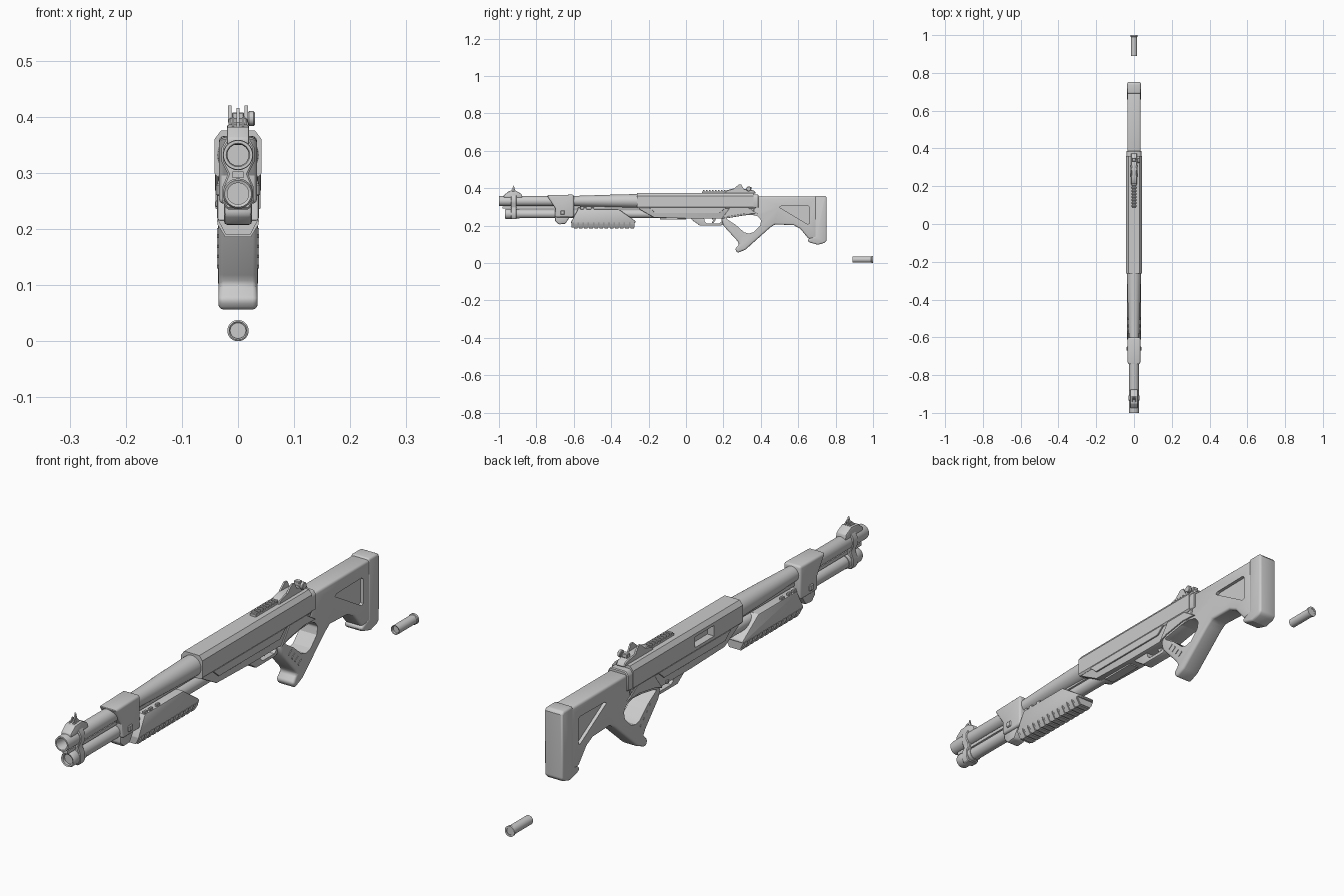
import bpy, bmesh, math
from mathutils import Vector


def finish(name, bm, bevel=0.0, seg=2):
    bmesh.ops.recalc_face_normals(bm, faces=bm.faces)
    me = bpy.data.meshes.new(name)
    bm.to_mesh(me)
    bm.free()
    ob = bpy.data.objects.new(name, me)
    bpy.context.collection.objects.link(ob)
    bpy.context.view_layer.objects.active = ob
    if bevel:
        m = ob.modifiers.new("bevel", 'BEVEL')
        m.width, m.segments, m.limit_method = bevel, seg, 'ANGLE'
        m.angle_limit = math.radians(35)
        bpy.ops.object.modifier_apply(modifier=m.name)
    return ob


def extrude(name, pts, a, b, axis, bevel, seg):
    place = (lambda p, t: (t, p[0], p[1])) if axis == 'x' else (lambda p, t: (p[0], t, p[1]))
    bm = bmesh.new()
    f = bm.faces.new([bm.verts.new(place(p, a)) for p in pts])
    new = bmesh.ops.extrude_face_region(bm, geom=[f])['geom']
    d = Vector((b - a, 0, 0)) if axis == 'x' else Vector((0, b - a, 0))
    bmesh.ops.translate(bm, vec=d, verts=[v for v in new if isinstance(v, bmesh.types.BMVert)])
    return finish(name, bm, bevel, seg)


def side(name, pts, half, bevel=0.0, seg=2, x=0.0):
    """Side profile (y, z), extruded across x."""
    return extrude(name, pts, x - half, x + half, 'x', bevel, seg)


def section(name, pts, y0, y1, bevel=0.0, seg=2):
    """Right half of a cross-section (x, z), mirrored and extruded along y."""
    return extrude(name, pts + [(-x, z) for x, z in reversed(pts)], y0, y1, 'y', bevel, seg)


def box(name, x, y, z, sx, sy, sz, bevel=0.0):
    return side(name, [(y - sy / 2, z - sz / 2), (y + sy / 2, z - sz / 2),
                       (y + sy / 2, z + sz / 2), (y - sy / 2, z + sz / 2)], sx / 2, bevel, 1, x)


def lathe(name, prof, z, n=32):
    """Profile (radius, y) turned about a lengthwise axis at height z."""
    bm = bmesh.new()
    rings = [[bm.verts.new((r * math.cos(2 * math.pi * i / n), y, z + r * math.sin(2 * math.pi * i / n)))
              for i in range(n)] for r, y in prof]
    for p, q in zip(rings, rings[1:]):
        for i in range(n):
            bm.faces.new((p[i], p[(i + 1) % n], q[(i + 1) % n], q[i]))
    bm.faces.new(rings[0])
    bm.faces.new(rings[-1])
    return finish(name, bm)


def cut(ob, cutter):
    m = ob.modifiers.new("cut", 'BOOLEAN')
    m.operation, m.solver, m.object = 'DIFFERENCE', 'EXACT', cutter
    bpy.context.view_layer.objects.active = ob
    bpy.ops.object.modifier_apply(modifier=m.name)
    bpy.data.objects.remove(cutter)


# Barrel with bore and thicker rear, magazine tube with cap
lathe("barrel", [(.019, -.93), (.019, -.995), (.021, -1), (.026, -1), (.027, -.995), (.027, -.6),
                 (.033, -.42), (.037, -.27), (.037, -.2)], .332)
lathe("magazine_tube", [(.023, -.93), (.023, .0)], .263)
lathe("magazine_cap", [(.019, -.955), (.019, -.966), (.024, -.968), (.027, -.962), (.027, -.925),
                       (.025, -.92), (.025, -.89)], .263)
box("barrel_underrib", 0, -.6, .297, .02, .76, .012)

# Front clamp and front sight
section("front_clamp", [(.02, .235), (.028, .25), (.028, .275), (.018, .298), (.029, .32),
                        (.029, .345), (.018, .365)], -.935, -.905, .003, 1)
side("front_sight_base", [(-.975, .35), (-.975, .362), (-.95, .382), (-.91, .386), (-.88, .37), (-.875, .35)],
     .02, .004)
side("front_sight_blade", [(-.95, .38), (-.932, .39), (-.921, .416), (-.914, .39), (-.90, .38)], .0025)
for s in (-1, 1):
    side("front_sight_ear", [(-.945, .38), (-.925, .4), (-.905, .38)], .0018, x=s * .009)

# Barrel band with lower lug
side("barrel_band", [(-.745, .363), (-.6, .366), (-.6, .245), (-.7, .245), (-.7, .295)], .034, .009, 3)
side("band_lug", [(-.7, .26), (-.7, .225), (-.68, .207), (-.645, .21), (-.625, .24), (-.625, .26)], .025, .006)
for s in (-1, 1):
    box("band_screw", s * .035, -.66, .27, .008, .022, .022, .003)

# Pump forend: side shell, tapered base and ribs
side("forend_shell", [(-.617, .215), (-.578, .288), (-.36, .288), (-.27, .225), (-.27, .215)], .037, .005)
section("forend_base", [(.036, .217), (.022, .19)], -.612, -.275)
for i in range(12):
    y = -.6 + i * .0275
    section("forend_rib", [(.0375, .217), (.0365, .208), (.023, .186)], y, y + .019)
for y in (-.57, -.54, -.5):
    for s in (-1, 1):
        box("forend_clip", s * .03, y, .291, .01, .018, .012, .002)

# Upper receiver with ejection port on the left
upper = section("upper_receiver", [(.037, .293), (.042, .3), (.042, .36), (.03, .376)], -.262, .36)
cut(upper, box("port_cutter", -.05, -.045, .33, .07, .11, .038))
section("receiver_tail", [(.036, .295), (.04, .3), (.04, .352), (.03, .366)], .35, .387, .003, 1)

# Lower receiver, side panels and trigger guard
side("lower_receiver", [(-.26, .3), (-.245, .285), (-.17, .243), (.02, .238), (.21, .238), (.35, .262), (.37, .3)],
     .036, .004)
for s in (-1, 1):
    side("receiver_panel", [(-.2, .298), (-.165, .268), (.18, .268), (.215, .298)], .003, .001, 1, s * .038)
    side("grip_panel", [(.19, .235), (.235, .298), (.33, .298), (.385, .262), (.32, .265), (.23, .25)],
         .003, .001, 1, s * .037)
box("safety_button", -.037, .16, .245, .008, .016, .012, .002)
guard = side("trigger_guard", [(.015, .25), (.035, .228), (.075, .2), (.185, .2), (.205, .21), (.205, .25)], .02, .003)
cut(guard, side("guard_cutter", [(.095, .248), (.1, .222), (.112, .212), (.178, .212), (.19, .222), (.19, .248)], .1))
side("trigger", [(.135, .245), (.145, .228), (.138, .214), (.145, .213), (.157, .228), (.158, .245)], .005, .001, 1)
section("loading_gate", [(.018, .24), (.018, .234)], -.14, 0)

# Stock body with thumbhole grip and triangular side recesses
stock = side("stock", [(.375, .355), (.7, .355), (.7, .13), (.655, .13), (.61, .185), (.575, .203), (.475, .207),
                       (.45, .19), (.318, .072), (.275, .054), (.262, .075), (.285, .1), (.275, .118),
                       (.2, .2), (.19, .235), (.21, .25), (.36, .27)], .035, .009, 3)
cut(stock, side("thumb_cutter", [(.215, .237), (.24, .25), (.35, .258), (.385, .25), (.402, .228), (.396, .2),
                                 (.362, .165), (.335, .158), (.31, .165), (.265, .205)], .1, .006, 3))
for s in (-1, 1):
    cut(stock, side("recess_cutter", [(.5, .298), (.51, .305), (.65, .307), (.66, .3), (.66, .212), (.65, .208)],
                    .02, x=s * .043))
for i in range(4):
    for s in (-1, 1):
        y, z = .235 + i * .018, .19 - i * .018
        side("grip_groove_rib", [(y, z), (y + .018, z + .012), (y + .022, z + .006), (y + .004, z - .006)],
             .002, x=s * .035)

# Butt pad
side("butt_pad", [(.69, .36), (.745, .36), (.752, .35), (.752, .118), (.74, .108), (.705, .098), (.655, .112),
                  (.65, .127), (.69, .145)], .036, .011, 3)

# Top rail and rear sight
box("rail_base", 0, .155, .379, .022, .14, .01)
for i in range(8):
    box("rail_tooth", 0, .095 + i * .016, .386, .024, .009, .008, .001)
side("rear_sight_base", [(.205, .372), (.215, .388), (.25, .398), (.32, .396), (.365, .388), (.375, .372)],
     .017, .003, 1)
for s in (-1, 1):
    side("rear_sight_ear", [(.25, .39), (.268, .408), (.282, .42), (.296, .419), (.312, .39)], .003, x=s * .0145)
box("rear_sight_notch", 0, .34, .4, .022, .018, .016, .002)
knob = lathe("rear_sight_knob", [(.011, -.006), (.013, -.004), (.013, .004), (.011, .006)], 0, 20)
knob.rotation_euler = (0, 0, math.pi / 2)
knob.location = (.024, .335, .397)
box("knob_shaft", .012, .335, .397, .024, .008, .008)

# Loose shell with rim and recessed end
lathe("shell", [(.014, .9), (.014, .892), (.0165, .89), (.0165, .975), (.0165, .99), (.019, .992),
                (.019, 1.0), (.012, 1.0), (.012, .998)], .019)

# Smooth shading with sharp edges kept
bpy.ops.object.select_all(action='SELECT')
bpy.ops.object.shade_smooth_by_angle(angle=math.radians(30))
